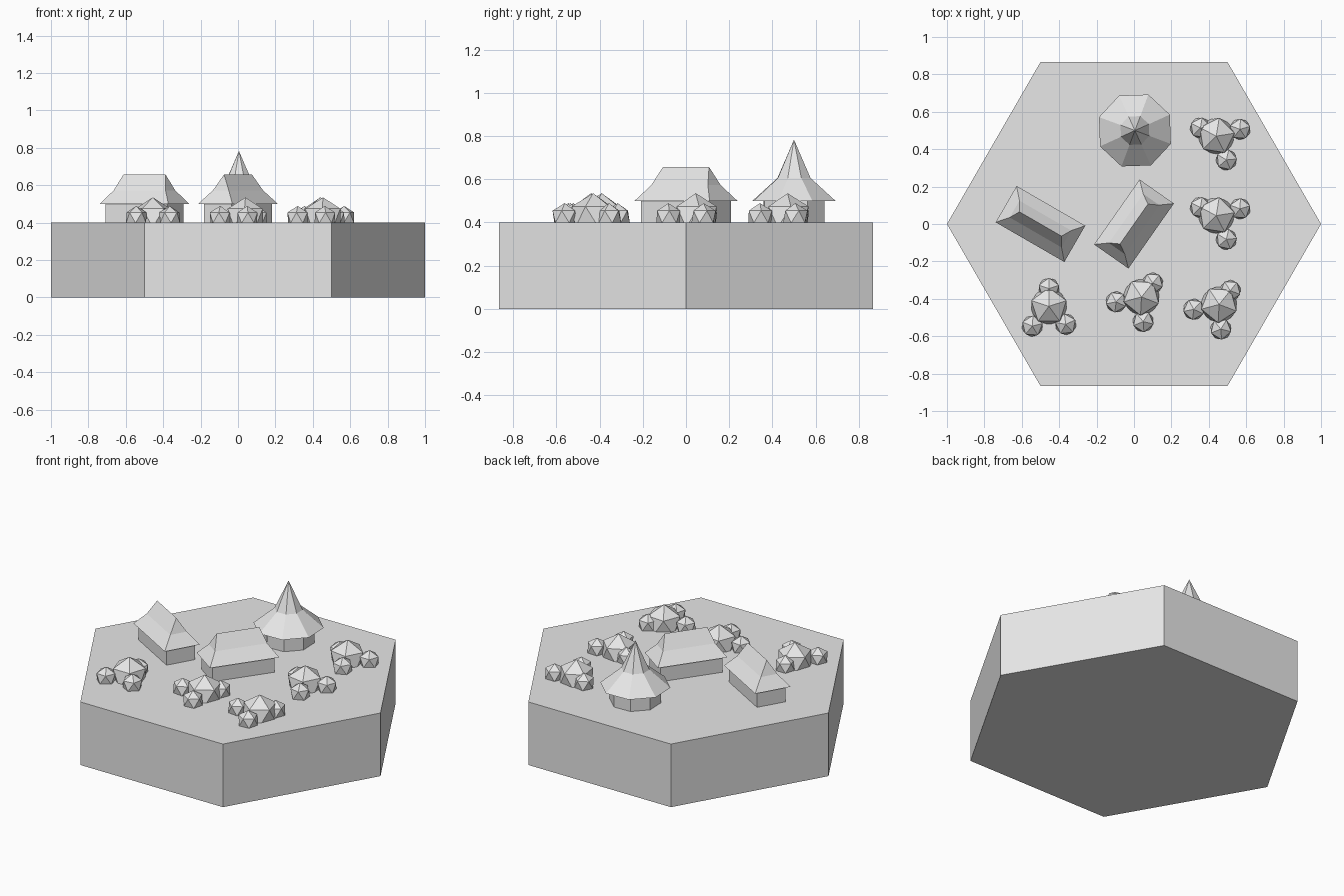
import bpy, bmesh
from math import cos, sin, pi, radians
from mathutils import Matrix, Vector

cube = bpy.data.objects.get("Cube")
if cube:
    bpy.data.objects.remove(cube, do_unlink=True)

GROUND = 0.4

stone = bpy.data.materials.new("light grey")
stone.use_nodes = True
stone.diffuse_color = (0.8, 0.8, 0.8, 1)
stone.node_tree.nodes["Principled BSDF"].inputs["Base Color"].default_value = (0.8, 0.8, 0.8, 1)


def add_object(name, bm, matrix=None):
    bmesh.ops.recalc_face_normals(bm, faces=bm.faces)
    mesh = bpy.data.meshes.new(name)
    bm.to_mesh(mesh)
    bm.free()
    mesh.materials.append(stone)
    obj = bpy.data.objects.new(name, mesh)
    if matrix:
        obj.matrix_world = matrix
    bpy.context.collection.objects.link(obj)
    return obj


def ngon(sides, radius, phase=0.0):
    return [(radius * cos(phase + 2 * pi * i / sides),
             radius * sin(phase + 2 * pi * i / sides)) for i in range(sides)]


def rect(u, v):
    return [(-u, -v), (u, -v), (u, v), (-u, v)]


def loft(name, layers, matrix=None):
    """Join stacked outlines, each given as (points, height), into a closed solid."""
    bm = bmesh.new()
    rings = [[bm.verts.new((x, y, z)) for x, y in pts] for pts, z in layers]
    n = len(rings[0])
    for low, high in zip(rings, rings[1:]):
        for i in range(n):
            j = (i + 1) % n
            bm.faces.new((low[i], low[j], high[j], high[i]))
    bm.faces.new(rings[0][::-1])
    bm.faces.new(rings[-1])
    # collapse ridges and tips
    bmesh.ops.remove_doubles(bm, verts=bm.verts, dist=0.0005)
    return add_object(name, bm, matrix)


def place(x, y, angle=0):
    return Matrix.Translation((x, y, GROUND)) @ Matrix.Rotation(radians(angle), 4, "Z")


# Hexagonal ground slab
loft("ground_slab", [(ngon(6, 1), 0), (ngon(6, 1), GROUND)])


# Houses with flared hip roofs
def house(name, x, y, angle):
    spot = place(x, y, angle)
    loft(name + "_walls", [(rect(0.19, 0.09), 0), (rect(0.19, 0.09), 0.102)], spot)
    loft(name + "_roof", [(rect(0.212, 0.112), 0.1), (rect(0.16, 0.052), 0.172),
                          (rect(0.13, 0), 0.257)], spot)


house("left_house", -0.5, 0, -30)
house("centre_house", 0, 0, 55)

# Octagonal tower with a pointed roof
tower = place(0.005, 0.5, 24.5)
loft("tower_walls", [(ngon(8, 0.15), 0), (ngon(8, 0.15), 0.102)], tower)
loft("tower_roof", [(ngon(8, 0.205), 0.1), (ngon(8, 0.082), 0.205),
                    (ngon(8, 0), 0.383)], tower)


# Bush clusters: one large ball with three small ones around it
def ball(name, radius, matrix):
    bm = bmesh.new()
    bmesh.ops.create_icosphere(bm, subdivisions=1, radius=radius)
    add_object(name, bm, matrix)


def bush(name, x, y, angle):
    spot = place(x, y, angle)
    ball(name + "_crown", 0.11, spot @ Matrix.Translation((0, 0, 0.025)))
    for i, (turn, dist) in enumerate([(0, 0.095), (140, 0.138), (-137, 0.132)]):
        around = Matrix.Rotation(radians(turn), 4, "Z")
        ball(f"{name}_side_{i + 1}", 0.063,
             spot @ around @ Matrix.Translation((dist, 0, 0.026)))


bush("back_bush", 0.44, 0.47, 153)
bush("middle_bush", 0.44, 0.045, 153)
bush("front_right_bush", -0.455, -0.44, 90)
bush("front_bush", 0.04, -0.39, 51)
bush("front_left_bush", 0.455, -0.43, 51)
